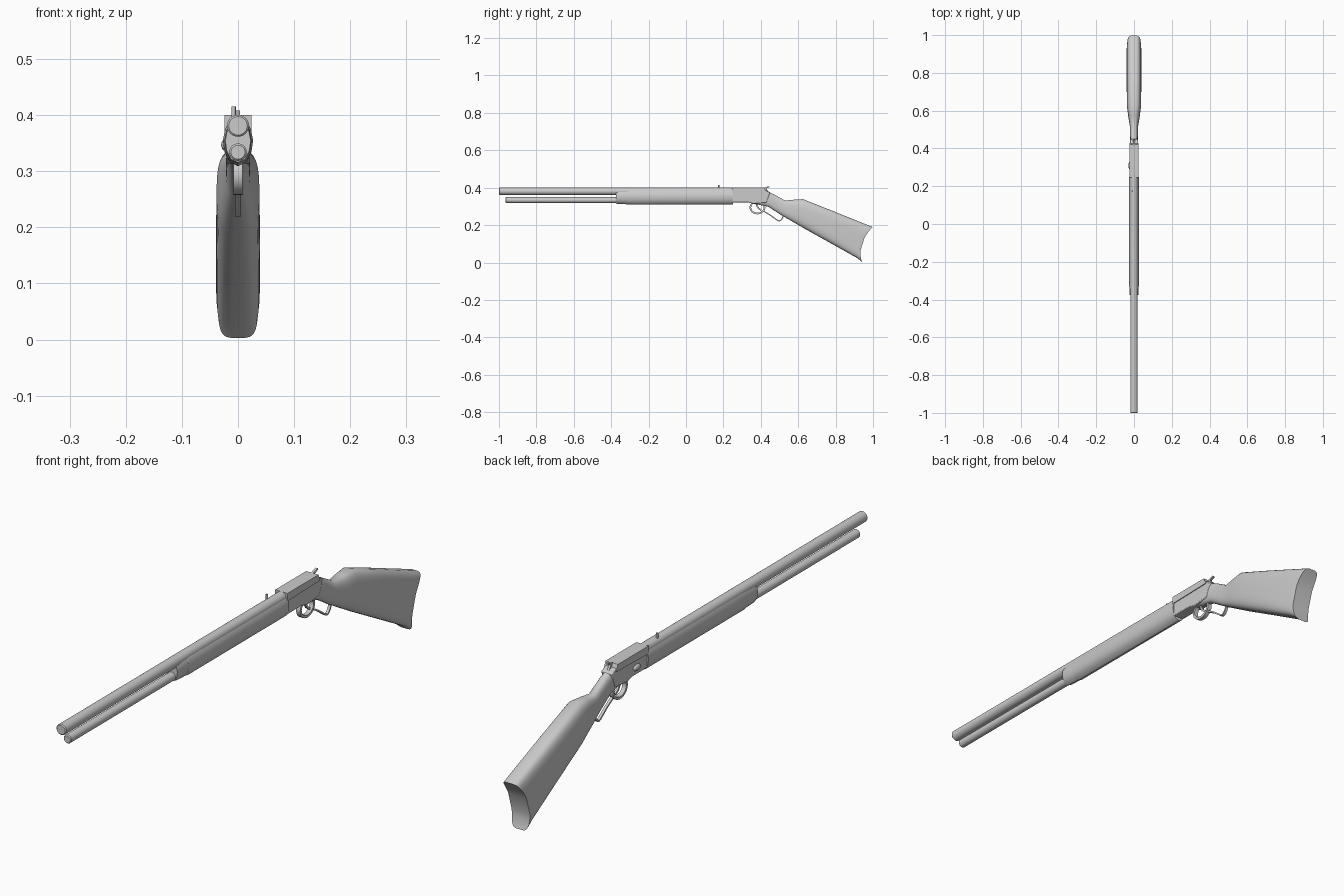
import bpy, bmesh, math
from mathutils import Vector

if "Cube" in bpy.data.objects:
    bpy.data.objects.remove(bpy.data.objects["Cube"])


def finish(name, bm, angle=35, bevel=0):
    bmesh.ops.recalc_face_normals(bm, faces=bm.faces)
    me = bpy.data.meshes.new(name)
    bm.to_mesh(me)
    bm.free()
    ob = bpy.data.objects.new(name, me)
    bpy.context.collection.objects.link(ob)
    if bevel:
        m = ob.modifiers.new("bevel", 'BEVEL')
        m.width, m.segments = bevel, 2
    bpy.ops.object.select_all(action='DESELECT')
    ob.select_set(True)
    bpy.context.view_layer.objects.active = ob
    bpy.ops.object.shade_smooth_by_angle(angle=math.radians(angle))
    return ob


def loft(name, rings, angle=35, closed=False, bevel=0):
    """Skin a list of equal-length point rings."""
    bm = bmesh.new()
    vs = [[bm.verts.new(p) for p in r] for r in rings]
    n = len(vs[0])
    pairs = list(zip(vs, vs[1:])) + ([(vs[-1], vs[0])] if closed else [])
    for a, b in pairs:
        for i in range(n):
            bm.faces.new((a[i], a[(i + 1) % n], b[(i + 1) % n], b[i]))
    if not closed:
        bm.faces.new(vs[0])
        bm.faces.new(vs[-1])
    return finish(name, bm, angle, bevel)


def tube(name, y0, y1, z, r, n=24, bore=0):
    circle = lambda y, q: [(q * math.cos(2 * math.pi * i / n), y,
                            z + q * math.sin(2 * math.pi * i / n)) for i in range(n)]
    rings = [circle(y1, r), circle(y0 + .003, r), circle(y0, r - .003)]
    if bore:
        rings += [circle(y0, bore), circle(y0 + .03, bore)]
    return loft(name, rings)


def plate(name, profile, half, x=0, bevel=0):
    """Side profile of (y, z) points given thickness in x."""
    return loft(name, [[(x + s * half, y, z) for y, z in profile] for s in (-1, 1)],
                bevel=bevel)


def strap(name, path, half, thick, closed=False):
    """Flat bar bent along a (y, z) path."""
    pts = [Vector(p) for p in path]
    rings, n = [], len(pts)
    for i, p in enumerate(pts):
        a = pts[(i - 1) % n] if closed or i else p
        b = pts[(i + 1) % n] if closed or i < n - 1 else p
        d = (b - a).normalized()
        o = Vector((-d.y, d.x)) * thick / 2
        q, r = p + o, p - o
        rings.append([(-half, *q), (half, *q), (half, *r), (-half, *r)])
    return loft(name, rings, closed=closed)


# barrel and magazine tube
tube("barrel", -1, .27, .381, .0195)
tube("magazine_tube", -.965, .25, .334, .0155)

# forend with its front cap
half = [(.017, .386), (.023, .375), (.027, .355), (.024, .334), (.015, .316)]
section = half + [(0, .309)] + [(-x, z) for x, z in reversed(half)]


def forend_ring(y, s):
    return [(x * s, y, .352 + (z - .352) * s) for x, z in section]


loft("forend", [forend_ring(-.315, .95), forend_ring(-.305, 1), forend_ring(.25, 1)], 40)
loft("forend_cap", [forend_ring(-.375, .84), forend_ring(-.365, .9), forend_ring(-.31, .95)], 40)

# receiver body and its wider top cover
plate("receiver", [(.245, .39), (.42, .39), (.45, .375), (.43, .32), (.36, .314),
                   (.33, .322), (.245, .322)], .0215, bevel=.003)
plate("receiver_cover", [(.245, .40), (.42, .40), (.43, .376), (.245, .372)], .0245)

# side loading port
bm = bmesh.new()
bmesh.ops.create_uvsphere(bm, u_segments=16, v_segments=8, radius=1)
for v in bm.verts:
    v.co = (-.022 + v.co.x * .008, .31 + v.co.y * .02, .347 + v.co.z * .011)
finish("loading_port", bm, 50)

# stock: top y, top z, bottom y, bottom z, half width, backward hollow, squareness
stations = [
    (.42, .388, .36, .315, .0205, 0, 2.6),
    (.47, .365, .44, .298, .020, 0, 2.6),
    (.53, .331, .51, .253, .022, 0, 2.6),
    (.575, .336, .56, .224, .030, 0, 2.8),
    (.625, .339, .63, .183, .038, 0, 3),
    (.78, .278, .77, .105, .039, .005, 3.4),
    (.96, .205, .915, .024, .039, .022, 4),
    (.998, .190, .941, .003, .036, .030, 4.5),
]
rings = []
N = 32
for yt, zt, yb, zb, w, sag, e in stations:
    ring = []
    for i in range(N):
        a = 2 * math.pi * (i + .5) / N
        c, s = math.cos(a), math.sin(a)
        x = math.copysign(abs(c) ** (2 / e), c) * w
        t = (1 - math.copysign(abs(s) ** (2 / e), s)) / 2
        ring.append((x, yt + (yb - yt) * t - sag * 4 * t * (1 - t), zt + (zb - zt) * t))
    rings.append(ring)
stock = loft("stock", rings, 40)

# butt face: rebuild the cap as a strip of quads so that its hollow is even
bm = bmesh.new()
bm.from_mesh(stock.data)
bm.verts.ensure_lookup_table()
bmesh.ops.delete(bm, geom=[f for f in bm.faces if len(f.verts) == N], context='FACES_ONLY')
last = list(bm.verts)[-N:]
first = list(bm.verts)[:N]
bm.faces.new(first)
q = N // 4
L = [last[(q - 1 + N - k + N) % N] for k in range(N // 2)]
R = [last[(q + k) % N] for k in range(N // 2)]
for k in range(N // 2 - 1):
    bm.faces.new((L[k], L[k + 1], R[k + 1], R[k]))
bmesh.ops.recalc_face_normals(bm, faces=bm.faces)
bm.to_mesh(stock.data)
bm.free()
bpy.context.view_layer.objects.active = stock
bpy.ops.object.shade_smooth_by_angle(angle=math.radians(40))

# trigger guard, lever loop and trigger
strap("trigger_guard", [(.382 + .038 * math.cos(2 * math.pi * i / 24),
                         .294 + .032 * math.sin(2 * math.pi * i / 24)) for i in range(24)],
      .008, .009, True)
strap("lever_loop", [(.412, .276), (.45, .254), (.488, .226), (.498, .222), (.507, .226),
                     (.516, .238), (.52, .25)], .005, .006)
strap("trigger", [(.375, .322), (.378, .305), (.388, .29), (.402, .28)], .004, .008)

# hammer
plate("hammer", [(.405, .385), (.415, .40), (.445, .408), (.447, .403), (.43, .396),
                 (.44, .38)], .004)

# rear sight post
bm = bmesh.new()
bmesh.ops.create_cone(bm, cap_ends=True, segments=12, radius1=.004, radius2=.004, depth=.034)
bmesh.ops.translate(bm, verts=bm.verts, vec=(-.008, .175, .398))
finish("rear_sight", bm)
